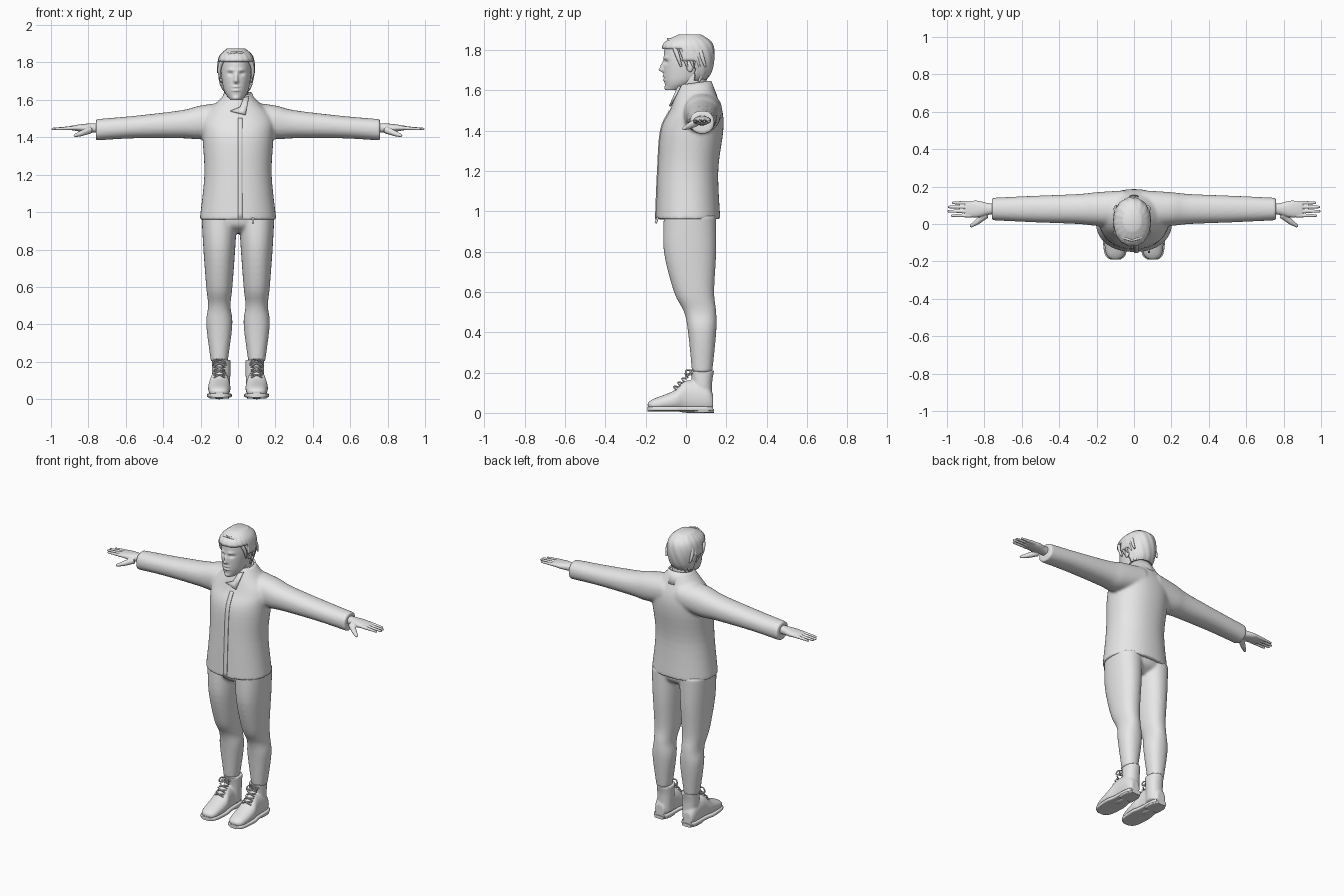
import bpy, bmesh, math
from mathutils import Matrix, Vector

cube = bpy.data.objects.get("Cube")
if cube:
    bpy.data.objects.remove(cube, do_unlink=True)

shade = (0.8, 0.8, 0.8, 1)
grey = bpy.data.materials.new("plain_grey")
grey.use_nodes = True
grey.diffuse_color = shade
grey.node_tree.nodes["Principled BSDF"].inputs["Base Color"].default_value = shade


def spline(keys, steps=5):
    """Smooth interpolation through key tuples."""
    result = []
    last = len(keys) - 1
    for i in range(last):
        around = list(zip(keys[max(i - 1, 0)], keys[i], keys[i + 1], keys[min(i + 2, last)]))
        for step in range(steps):
            t = step / steps
            result.append([b + t / 2 * (c - a + t * (2 * a - 5 * b + 4 * c - d
                                                     + t * (3 * b - a - 3 * c + d)))
                           for a, b, c, d in around])
    result.append(list(keys[last]))
    return result


def loft(bm, keys, axis="Z", offset=0, side=1, segments=32, power=2.2):
    """Closed loft; each key is position, centre, width radius, depth radius."""
    def bend(value):
        return math.copysign(abs(value) ** (2 / power), value)

    rings = []
    for along, centre, width, depth in spline(keys):
        ring = []
        for k in range(segments):
            angle = math.tau * k / segments
            a = offset + width * bend(math.cos(angle))
            b = centre + depth * bend(math.sin(angle))
            x, y, z = {"X": (along, a, b), "Y": (a, along, b), "Z": (a, b, along)}[axis]
            ring.append(bm.verts.new((x * side, y, z)))
        rings.append(ring)
    for low, high in zip(rings, rings[1:]):
        for k in range(segments):
            bm.faces.new((low[k], low[k - 1], high[k - 1], high[k]))
    bm.faces.new(rings[0])
    bm.faces.new(rings[-1])


def limb(bm, start, end, start_radius, end_radius, side):
    """Tapered cylinder with a rounded tip."""
    mirror = Vector((side, 1, 1))
    start, end = Vector(start) * mirror, Vector(end) * mirror
    direction = end - start
    turn = direction.to_track_quat("Z", "Y").to_matrix().to_4x4()
    bmesh.ops.create_cone(bm, cap_ends=True, segments=16, radius1=start_radius, radius2=end_radius,
                          depth=direction.length, matrix=Matrix.Translation((start + end) / 2) @ turn)
    bmesh.ops.create_uvsphere(bm, u_segments=16, v_segments=8, radius=end_radius,
                              matrix=Matrix.Translation(end))


def finish(bm, name, voxel=0, thickness=0, sharp=False):
    """Make a smooth object, optionally fused into one skin or thickened."""
    bmesh.ops.recalc_face_normals(bm, faces=bm.faces)
    mesh = bpy.data.meshes.new(name)
    bm.to_mesh(mesh)
    bm.free()
    mesh.materials.append(grey)
    for face in mesh.polygons:
        face.use_smooth = True
    if sharp:
        mesh.set_sharp_from_angle(angle=math.radians(40))
    obj = bpy.data.objects.new(name, mesh)
    bpy.context.collection.objects.link(obj)
    if voxel:
        fuse = obj.modifiers.new("fuse", "REMESH")
        fuse.mode = "VOXEL"
        fuse.voxel_size = voxel
        fuse.use_smooth_shade = True
        relax = obj.modifiers.new("relax", "SMOOTH")
        relax.iterations = 4
    if thickness:
        shell = obj.modifiers.new("shell", "SOLIDIFY")
        shell.thickness = thickness
        shell.offset = 0


def tubes(name, paths, depth):
    """Round strands along smooth paths of x, y, z, relative radius."""
    data = bpy.data.curves.new(name, "CURVE")
    data.dimensions = "3D"
    data.bevel_depth = depth
    data.bevel_resolution = 2
    data.use_fill_caps = True
    data.materials.append(grey)
    for path in paths:
        strand = data.splines.new("POLY")
        points = spline(path)
        strand.points.add(len(points) - 1)
        for point, (x, y, z, radius) in zip(strand.points, points):
            point.co = (x, y, z, 1)
            point.radius = radius
        strand.use_smooth = True
    bpy.context.collection.objects.link(bpy.data.objects.new(name, data))


both_sides = ((1, "left"), (-1, "right"))

# Jacket: body and sleeves fused together
torso = [(.96, .01, .205, .16), (1.2, .01, .18, .15), (1.4, .03, .19, .155),
         (1.5, .05, .19, .13), (1.58, .05, .12, .1), (1.63, .05, .07, .08)]
sleeve = [(.05, 1.5, .1, .09), (.2, 1.48, .09, .09), (.3, 1.47, .08, .075),
          (.55, 1.455, .07, .06), (.76, 1.44, .06, .057)]
bm = bmesh.new()
loft(bm, torso, segments=48)
for side, label in both_sides:
    loft(bm, sleeve, "X", offset=.08, side=side)
finish(bm, "jacket", voxel=.009)

# Front placket following the chest, with its zip pull
bm = bmesh.new()
pairs = [[bm.verts.new((x, centre - depth, z)) for x in (0, .025)]
         for z, centre, width, depth in spline(torso[:4])]
for low, high in zip(pairs, pairs[1:]):
    bm.faces.new((*low, *reversed(high)))
finish(bm, "placket", thickness=.008)
tubes("zip_pull", [[(.08, -.14, .97, 1), (.08, -.15, .94, 1)]], .006)

# Standing collar, open at the front, and its folded flap
bm = bmesh.new()
columns = []
for k in range(41):
    angle = math.tau * (k / 41 * .88 - .18)
    c, s = math.cos(angle), math.sin(angle)
    columns.append([bm.verts.new(((.1 - .03 * t) * c, .05 + (.1 - .03 * t) * s,
                                  1.57 + t * (.065 + .01 * s))) for t in (0, .5, 1)])
for a, b in zip(columns, columns[1:]):
    for k in range(2):
        bm.faces.new((a[k], b[k], b[k + 1], a[k + 1]))
finish(bm, "collar", thickness=.01)
bm = bmesh.new()
flap = [(-.04, -.07, 1.54), (.04, -.08, 1.52), (.06, -.03, 1.62), (.03, -.04, 1.61), (.01, -.06, 1.56)]
bm.faces.new([bm.verts.new(corner) for corner in flap])
finish(bm, "collar_flap", thickness=.01)

# Trousers: hips and both legs fused
hips = [(.89, .02, .05, .07), (.93, .02, .16, .12), (1, .02, .18, .13)]
leg = [(.98, .02, .095, .13), (.8, .02, .085, .13), (.6, .04, .07, .1),
       (.5, .07, .06, .08), (.4, .08, .07, .07), (.2, .08, .045, .05)]
bm = bmesh.new()
loft(bm, hips)
for side, label in both_sides:
    loft(bm, leg, offset=.1, side=side)
finish(bm, "trousers", voxel=.009)

# Boots with soles and laces, and hands, on both sides
foot = [(-.19, .04, .02, .01), (-.16, .04, .05, .03), (-.06, .06, .06, .05),
        (0, .08, .05, .08), (.1, .07, .045, .07), (.135, .05, .03, .04)]
shaft = [(.04, .08, .045, .05), (.15, .08, .05, .05), (.21, .08, .05, .06)]
sole = [(y, .02, width + .007, .012) for y, centre, width, depth in foot]
heel = [(.04, .01, .05, .01), (.1, .01, .05, .01), (.14, .01, .03, .01)]
palm = [(.7, 1.45, .03, .025), (.77, 1.45, .03, .025), (.84, 1.45, .045, .02), (.9, 1.45, .04, .01)]
for side, label in both_sides:
    bm = bmesh.new()
    loft(bm, foot, "Y", offset=.1, side=side)
    loft(bm, shaft, offset=.09, side=side)
    finish(bm, label + "_boot", voxel=.006)
    bm = bmesh.new()
    loft(bm, sole, "Y", offset=.1, side=side, power=5)
    loft(bm, heel, "Y", offset=.1, side=side, power=5)
    finish(bm, label + "_sole", sharp=True)

    laces = []
    for d in (1, -1):
        for row in range(5):
            x, y, z = side * .1, -.06 + .02 * row, .13 + .02 * row
            laces.append([(x - d * .03, y + .01, z - .015, 1), (x, y, z, 1),
                          (x + d * .03, y + .02, z, 1)])
        laces.append([(x, y, z, 1), (x + d * .025, y - .02, z, 1),
                      (x + d * .035, y - .02, z - .03, 1), (x, y, z - .01, 1)])
    tubes(label + "_laces", laces, .004)

    bm = bmesh.new()
    loft(bm, palm, "X", offset=.08, side=side)
    knuckle = (.84, .01, 1.42)
    limb(bm, (.79, .05, 1.44), knuckle, .02, .015, side)
    limb(bm, knuckle, (.87, -.01, 1.41), .015, .009, side)
    for i in range(4):
        y = .045 + .023 * i
        tip = .993 - .01 * (i - 1.4) ** 2
        limb(bm, (.87, y, 1.45), (tip, y, 1.445), .011, .007, side)
    finish(bm, label + "_hand", voxel=.0035)

# Neck and head, the face shaped by soft bumps: x, z, width, height, amount
middle = -.01
bm = bmesh.new()
loft(bm, [(1.54, .05, .06, .065), (1.7, .03, .06, .065)], offset=middle / 2)
finish(bm, "neck")
skull = [(1.6, -.06, .03, .04), (1.63, -.03, .055, .075), (1.67, -.01, .07, .1),
         (1.75, 0, .08, .11), (1.82, 0, .07, .1), (1.86, .01, .03, .04)]
bumps = {"nose_tip": (0, 1.7, .011, .01, .02), "nose_bridge": (0, 1.72, .01, .02, .015),
         "brow": (.03, 1.76, .02, .01, .007), "eye_socket": (.03, 1.74, .015, .01, -.01),
         "upper_lip": (0, 1.67, .02, .005, .006), "lower_lip": (0, 1.65, .02, .006, .006),
         "chin": (0, 1.61, .02, .01, .006)}
bm = bmesh.new()
loft(bm, skull, offset=middle, segments=96, power=2)
bmesh.ops.subdivide_edges(bm, edges=[e for e in bm.edges if abs(e.verts[0].co.z - e.verts[1].co.z) > .001],
                          cuts=2)
for v in bm.verts:
    if v.co.y < -.02:
        x, z = abs(v.co.x - middle), v.co.z
        v.co.y -= sum(amount * math.exp(-((x - bx) / width) ** 2 - ((z - bz) / height) ** 2)
                      for bx, bz, width, height, amount in bumps.values())
finish(bm, "head")
for side, label in both_sides:
    bm = bmesh.new()
    place = Matrix.Translation((middle + side * .08, .02, 1.72))
    bmesh.ops.create_uvsphere(bm, u_segments=16, v_segments=12, radius=.03,
                              matrix=place @ Matrix.Diagonal((.3, .6, 1, 1)))
    finish(bm, label + "_ear")

# Hair: grooved cap grown from the skull, cut away around the face and ears
grow = .015
hair = [(z + .01, centre + .01, width + grow, depth + grow) for z, centre, width, depth in skull[1:]]
bm = bmesh.new()
loft(bm, hair, offset=middle, segments=96)
bare = []
for face in bm.faces:
    spot = face.calc_center_median()
    hairline = -1 if spot.z > 1.81 else -.02 if spot.z > 1.75 else .045
    if spot.y < hairline or spot.z < 1.65:
        bare.append(face)
bmesh.ops.delete(bm, geom=bare, context="FACES")
for v in bm.verts:
    groove = 1 + .012 * math.sin(math.atan2(v.co.y, v.co.x) * 18 + v.co.z * 50)
    v.co.x *= groove
    v.co.y *= groove
finish(bm, "hair_cap", thickness=.012)

# Hair locks sweeping from the parting to the temples, and down the nape
locks = []
for side, label in both_sides:
    for i in range(5):
        sweep = [k * .38 for k in range(6)]
        locks.append([(middle + side * .09 * math.sin(t), -.09 + .03 * i + .035 * t,
                       1.75 + .105 * math.cos(t), math.sin(.4 + 1.2 * t)) for t in sweep])
for i in range(-3, 4):
    x, y = middle + .02 * i, .11 - .003 * i * i
    locks.append([(x, y, 1.72, .5), (x, y - .01, 1.67, .9), (x, y - .02, 1.64, .3)])
tubes("hair_locks", locks, .012)
